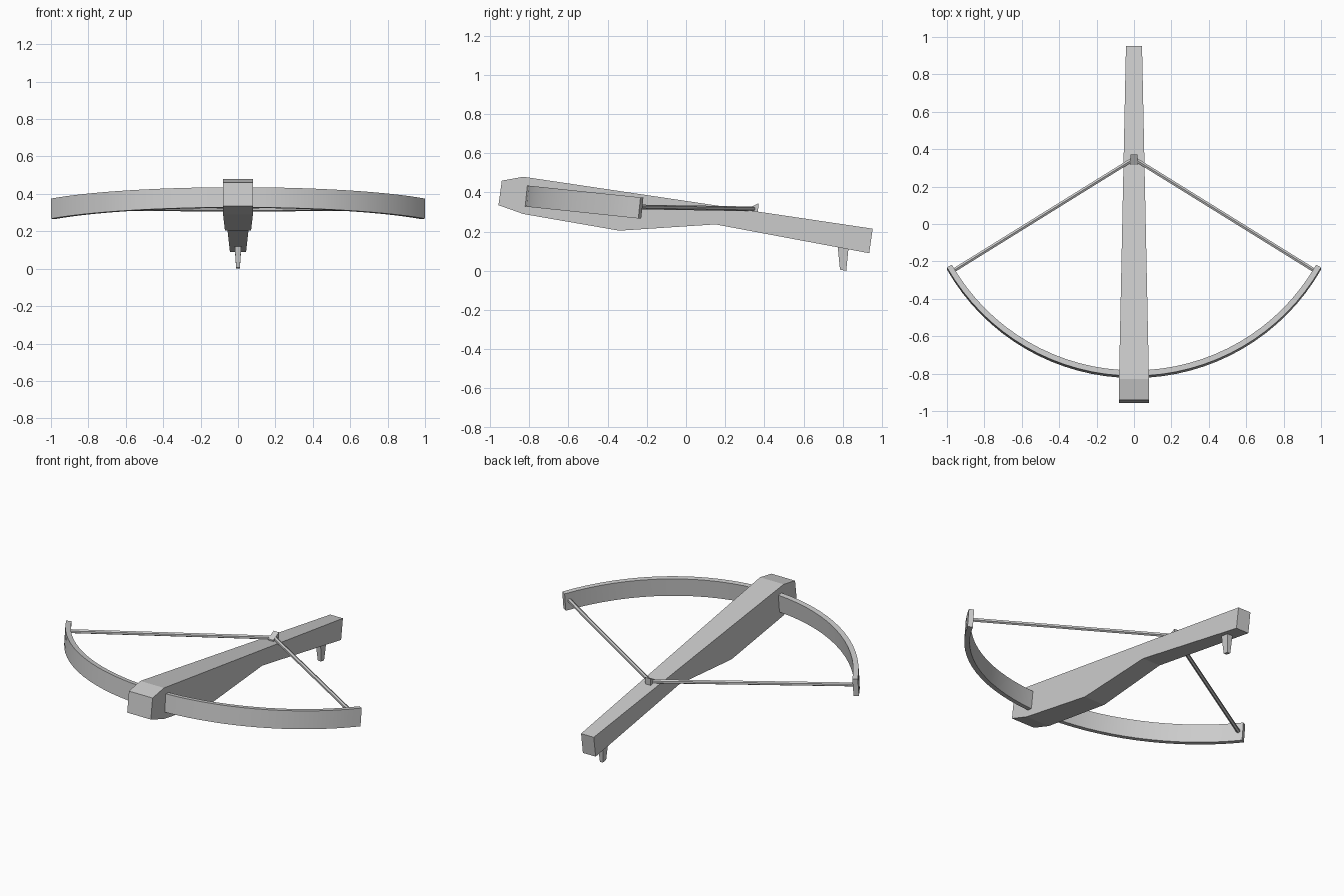
import bpy, bmesh
from math import sin, cos, radians
from mathutils import Matrix, Vector

if "Cube" in bpy.data.objects:
    bpy.data.objects.remove(bpy.data.objects["Cube"])


def finish(bm, name):
    bmesh.ops.recalc_face_normals(bm, faces=bm.faces[:])
    me = bpy.data.meshes.new(name)
    bm.to_mesh(me)
    bm.free()
    ob = bpy.data.objects.new(name, me)
    bpy.context.collection.objects.link(ob)
    return ob


def loft(name, rings):
    """Join equal-sized rings of points into a closed solid."""
    bm = bmesh.new()
    vs = [[bm.verts.new(p) for p in ring] for ring in rings]
    n = len(vs[0])
    for a, b in zip(vs, vs[1:]):
        for i in range(n):
            j = (i + 1) % n
            bm.faces.new((a[i], a[j], b[j], b[i]))
    bm.faces.new(vs[0])
    bm.faces.new(vs[-1][::-1])
    return finish(bm, name)


def side_solid(name, profile, half_width):
    """Side profile (y, z) given a width that may vary along y."""
    return loft(name, [[(s * half_width(y), y, z) for y, z in profile] for s in (-1, 1)])


# Stock: side profile, tapering in width towards the butt
side_solid("stock",
           [(-0.94, 0.46), (-0.83, 0.48), (0.953, 0.215), (0.935, 0.09),
            (0.15, 0.237), (-0.34, 0.205), (-0.83, 0.29), (-0.957, 0.335)],
           lambda y: 0.08 - 0.037 * max(0, y + 0.83) / 1.78)

# Bow limb: rectangular section swept along a tilted arc
R, T, H, ANG, SEG = 1.149, 0.03, 0.108, 60.5, 32
tilt = Matrix.Translation((0, -0.818, 0.382)) @ Matrix.Rotation(radians(-6), 4, 'X')
rings = []
for i in range(SEG + 1):
    a = radians(-ANG + 2 * ANG * i / SEG)
    rings.append([tilt @ Vector((r * sin(a), R - r * cos(a), z))
                  for r, z in ((R, -H / 2), (R, H / 2), (R - T, H / 2), (R - T, -H / 2))])
bow = loft("bow_limb", rings)
bpy.context.view_layer.objects.active = bow
bow.select_set(True)
bpy.ops.object.shade_smooth_by_angle(angle=radians(30))

# Bowstring: one six-sided strand per side, drawn back to the catch
for side, s in (("left", -1), ("right", 1)):
    a, b = Vector((s * 0.967, -0.25, 0.326)), Vector((0, 0.35, 0.316))
    d = b - a
    bm = bmesh.new()
    bmesh.ops.create_cone(bm, cap_ends=True, segments=6, radius1=0.012, radius2=0.012,
                          depth=d.length,
                          matrix=Matrix.Translation((a + b) / 2)
                          @ d.to_track_quat('Z', 'Y').to_matrix().to_4x4())
    finish(bm, "bowstring_" + side)

# String catch: small wedge on top of the stock
side_solid("string_catch", [(0.315, 0.295), (0.315, 0.318), (0.371, 0.345), (0.366, 0.285)],
           lambda y: 0.018)

# Trigger: tapered peg under the butt
loft("trigger", [[(sx * w, yc + sy * d, z - sy * 0.003) for sx, sy in ((-1, -1), (1, -1), (1, 1), (-1, 1))]
                 for w, d, yc, z in ((0.01, 0.016, 0.802, 0.003), (0.018, 0.028, 0.802, 0.125))])
